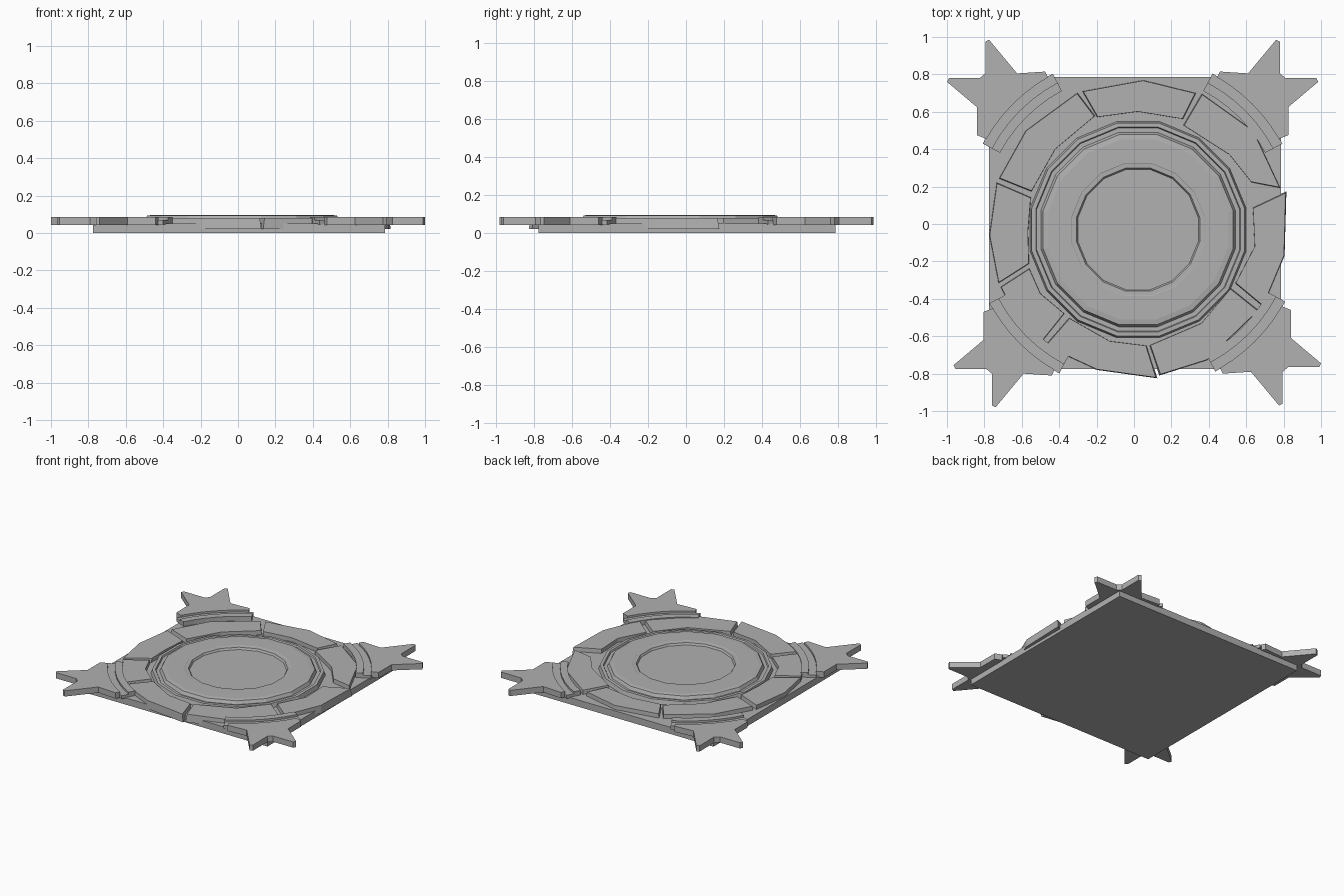
import bpy, bmesh
from math import cos, sin, pi, radians

if "Cube" in bpy.data.objects:
    bpy.data.objects.remove(bpy.data.objects["Cube"])

# Dark stone grey shared by every part
stone_grey = bpy.data.materials.new("stone_grey")
stone_grey.diffuse_color = (0.44, 0.44, 0.44, 1)
stone_grey.use_nodes = True
stone_grey.node_tree.nodes["Principled BSDF"].inputs["Base Color"].default_value = stone_grey.diffuse_color


def make_object(name, bm):
    bmesh.ops.recalc_face_normals(bm, faces=bm.faces[:])
    mesh = bpy.data.meshes.new(name)
    bm.to_mesh(mesh)
    bm.free()
    mesh.materials.append(stone_grey)
    obj = bpy.data.objects.new(name, mesh)
    bpy.context.collection.objects.link(obj)
    return obj


def slab(name, outline, z0, z1, taper=1.0):
    """Flat plate extruded from an outline, its top optionally narrowed."""
    bm = bmesh.new()
    n = len(outline)
    cx = sum(p[0] for p in outline) / n
    cy = sum(p[1] for p in outline) / n
    low = [bm.verts.new((x, y, z0)) for x, y in outline]
    high = [bm.verts.new((cx + (x - cx) * taper, cy + (y - cy) * taper, z1)) for x, y in outline]
    bm.faces.new(low[::-1])
    bm.faces.new(high)
    for i in range(n):
        j = (i + 1) % n
        bm.faces.new((low[i], low[j], high[j], high[i]))
    return make_object(name, bm)


def lathe(name, profile, sides, center):
    """Faceted turned disc, closed at both ends."""
    bm = bmesh.new()
    rings = []
    for r, z in profile:
        ring = []
        for k in range(sides):
            a = 2 * pi * (k + 0.5) / sides
            ring.append(bm.verts.new((center[0] + r * cos(a), center[1] + r * sin(a), z)))
        rings.append(ring)
    for a, b in zip(rings, rings[1:]):
        for k in range(sides):
            m = (k + 1) % sides
            bm.faces.new((a[k], a[m], b[m], b[k]))
    bm.faces.new(rings[0])
    bm.faces.new(rings[-1])
    return make_object(name, bm)


def arc(r, a0, a1, n=6):
    return [(r * cos(radians(a0 + (a1 - a0) * i / n)),
             r * sin(radians(a0 + (a1 - a0) * i / n))) for i in range(n + 1)]


# Square base plate
slab("base_plate", [(-0.775, -0.775), (0.785, -0.775), (0.785, 0.785), (-0.775, 0.785)], 0, 0.05)

# Central round dais with recessed floor, raised ring and outer groove
lathe("central_dais",
      [(0.328, 0.08), (0.336, 0.094), (0.36, 0.095), (0.363, 0.097), (0.49, 0.097),
       (0.518, 0.093), (0.53, 0.07), (0.553, 0.07), (0.558, 0.081), (0.58, 0.08), (0.595, 0.03)],
      16, (0.022, -0.03))

# Irregular paving blocks around the dais: three outer points, three inner points
stones = [
    [(-0.28, 0.71), (0.05, 0.77), (0.335, 0.70), (0.265, 0.56), (0.02, 0.60), (-0.20, 0.57)],
    [(0.36, 0.70), (0.64, 0.50), (0.785, 0.19), (0.63, 0.22), (0.51, 0.37), (0.26, 0.53)],
    [(0.815, 0.175), (0.805, -0.17), (0.69, -0.445), (0.54, -0.32), (0.645, -0.12), (0.635, 0.09)],
    [(0.67, -0.46), (0.39, -0.73), (0.135, -0.81), (0.08, -0.65), (0.36, -0.53), (0.52, -0.34)],
    [(0.125, -0.825), (-0.2, -0.78), (-0.48, -0.65), (-0.35, -0.50), (-0.13, -0.625), (0.07, -0.65)],
    [(-0.49, -0.63), (-0.62, -0.52), (-0.715, -0.335), (-0.56, -0.235), (-0.50, -0.37), (-0.37, -0.48)],
    [(-0.725, -0.32), (-0.775, -0.06), (-0.735, 0.225), (-0.55, 0.145), (-0.565, -0.04), (-0.56, -0.215)],
    [(-0.725, 0.24), (-0.58, 0.50), (-0.30, 0.705), (-0.205, 0.58), (-0.42, 0.40), (-0.55, 0.17)],
]
for i, outline in enumerate(stones):
    slab(f"paving_stone_{i + 1}", outline, 0.022, 0.08, 0.97)

# Corner stars with curved inner edge, each with a groove and a curved lip
star = [(0.83, 0.47), (0.83, 0.62), (0.99, 0.755), (0.98, 0.775), (0.815, 0.775),
        (0.785, 0.80), (0.785, 0.97), (0.765, 0.98), (0.615, 0.80), (0.465, 0.81)]
corners = [("back_right", 1, 1, -0.005, 0.005), ("back_left", -1, 1, -0.01, 0.005),
           ("front_left", -1, -1, 0.025, 0.0), ("front_right", 1, -1, 0.01, 0.01)]
for label, sx, sy, dx, dy in corners:
    def place(points):
        return [(sx * x + dx, sy * y + dy) for x, y in points]
    slab("corner_star_" + label, place(arc(0.9, 60, 30) + star), 0.042, 0.085)
    slab("star_groove_" + label, place(arc(0.84, 28, 62) + arc(0.905, 62, 28)), 0.045, 0.07)
    slab("star_lip_" + label, place(arc(0.80, 28, 62) + arc(0.85, 62, 28)), 0.045, 0.085)
